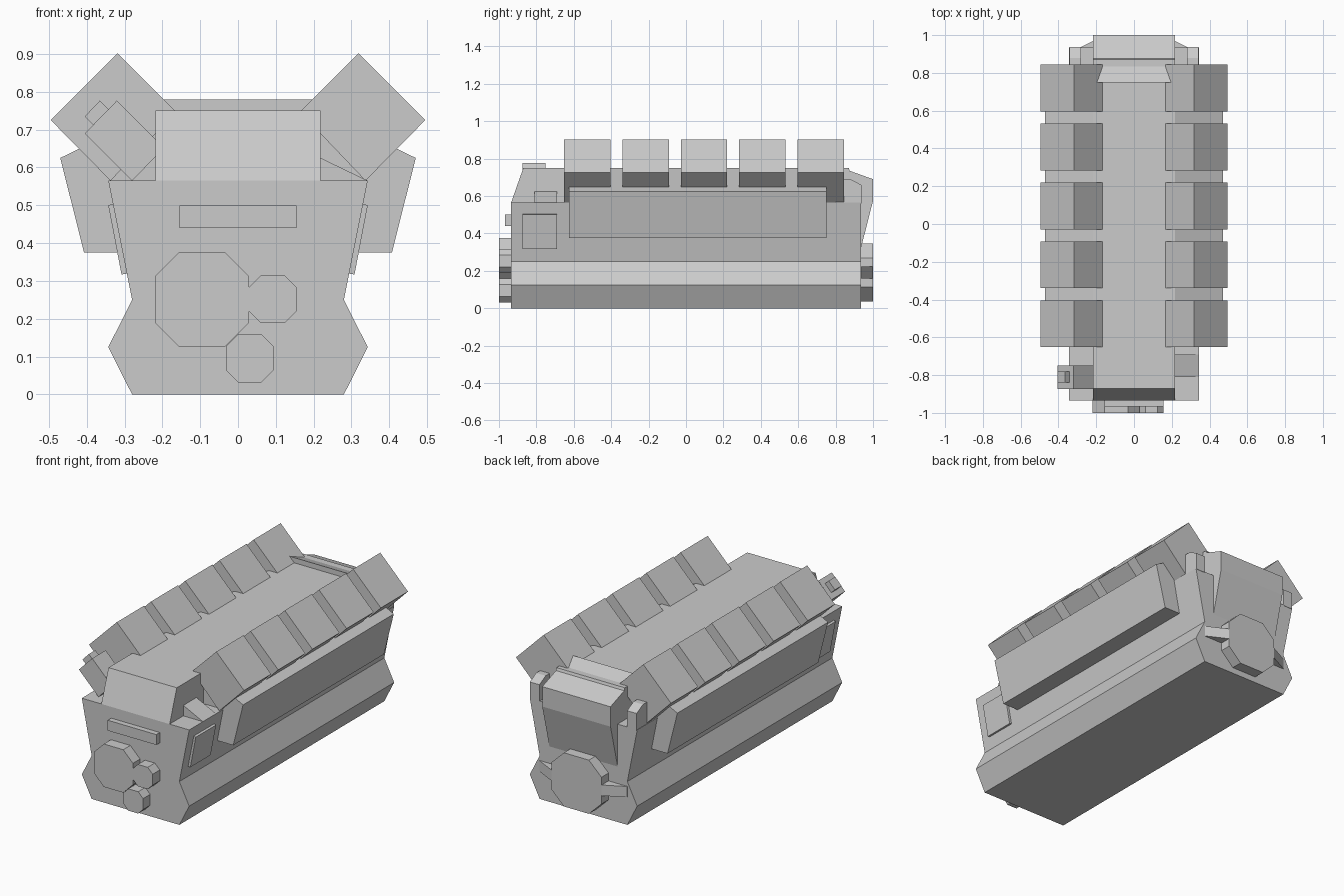
import bpy, bmesh, math
from mathutils import Vector

if "Cube" in bpy.data.objects:
    bpy.data.objects.remove(bpy.data.objects["Cube"])


def prism(name, profile, to_world, a, b):
    """Extrude a closed 2D profile from a to b along the remaining axis."""
    bm = bmesh.new()
    low = [bm.verts.new(to_world(p, a)) for p in profile]
    high = [bm.verts.new(to_world(p, b)) for p in profile]
    bm.faces.new(low)
    bm.faces.new(high)
    n = len(profile)
    for i in range(n):
        j = (i + 1) % n
        bm.faces.new((low[i], low[j], high[j], high[i]))
    bmesh.ops.recalc_face_normals(bm, faces=bm.faces)
    mesh = bpy.data.meshes.new(name)
    bm.to_mesh(mesh)
    bm.free()
    obj = bpy.data.objects.new(name, mesh)
    bpy.context.collection.objects.link(obj)
    return obj


def along_y(name, profile, a, b):      # profile in x, z
    return prism(name, profile, lambda p, t: Vector((p[0], t, p[1])), a, b)


def along_x(name, profile, a, b):      # profile in y, z
    return prism(name, profile, lambda p, t: Vector((t, p[0], p[1])), a, b)


def along_z(name, profile, a, b):      # profile in x, y
    return prism(name, profile, lambda p, t: Vector((p[0], p[1], t)), a, b)


def mirrored(obj):
    mod = obj.modifiers.new("mirror", 'MIRROR')
    mod.use_axis = (True, False, False)
    return obj


def rect(x0, x1, z0, z1):
    return [(x0, z0), (x1, z0), (x1, z1), (x0, z1)]


def octagon(cx, cz, r, rz=None):
    rz = rz or r
    k = 0.5
    return [(cx + sx * r, cz + sz * rz) for sx, sz in
            ((1, k), (k, 1), (-k, 1), (-1, k), (-1, -k), (-k, -1), (k, -1), (1, -k))]


# Lower block with pinched waist
along_y("engine_block",
        [(-0.28, 0), (0.28, 0), (0.343, 0.125), (0.28, 0.25),
         (0.343, 0.565), (-0.343, 0.565), (-0.28, 0.25), (-0.343, 0.125)],
        -0.935, 0.935)

# Raised centre spine with sloped ends
along_x("top_spine",
        [(-0.935, 0.565), (0.935, 0.565), (0.87, 0.75), (-0.87, 0.75)], -0.218, 0.218)

# Cylinder heads, five per bank
head = [(0.318, 0.902), (0.495, 0.725), (0.337, 0.565), (0.163, 0.747)]
for i in range(5):
    y = -0.652 + 0.312 * i
    mirrored(along_y(f"cylinder_head_{i + 1}", head, y, y + 0.248))

# Long side manifolds under the heads
mirrored(along_y("side_manifold",
                 [(0.218, 0.75), (0.47, 0.625), (0.407, 0.375), (0.28, 0.375), (0.218, 0.5)],
                 -0.625, 0.75))

# Access plates on the flanks near the front
mirrored(along_y("side_plate",
                 [(0.327, 0.505), (0.343, 0.5), (0.308, 0.317), (0.29, 0.32)],
                 -0.875, -0.69))

# Wedge beside the spine on the right
along_y("front_wedge", [(0.2, 0.634), (0.343, 0.565), (0.2, 0.56)], -0.81, -0.69)

# Tilted filter unit on the left
along_y("filter_box",
        [(-0.32, 0.777), (-0.405, 0.69), (-0.28, 0.565), (-0.195, 0.652)], -0.873, -0.75)
along_y("filter_cap",
        [(-0.365, 0.777), (-0.405, 0.735), (-0.375, 0.705), (-0.335, 0.747)], -0.84, -0.78)

# Rear cover with sloped top and undercut back
along_x("rear_cover",
        [(0.75, 0.78), (1.0, 0.69), (1.0, 0.575), (0.935, 0.32), (0.75, 0.32)], -0.218, 0.218)

# Rear lifting lugs
mirrored(along_x("rear_lug",
                 [(0.8, 0.56), (0.937, 0.56), (0.937, 0.66), (0.88, 0.69), (0.8, 0.69)],
                 0.28, 0.341))

# Rear flywheel housing and its tapered arms
along_y("flywheel_housing", octagon(0, 0.19, 0.16, 0.155), 0.93, 1.0)
mirrored(along_z("flywheel_arm",
                 [(0.14, 0.93), (0.14, 1.0), (0.155, 1.0), (0.28, 0.937), (0.28, 0.93)],
                 0.16, 0.222))

# Front pulleys and the slim bar above them
for name, cx, cz, r in (("main_pulley", -0.095, 0.251, 0.124),
                        ("side_pulley", 0.092, 0.252, 0.063),
                        ("lower_pulley", 0.031, 0.095, 0.063)):
    along_y(name, octagon(cx, cz, r), -1.0, -0.93)
along_y("front_bar", rect(-0.155, 0.155, 0.44, 0.5), -0.967, -0.93)
